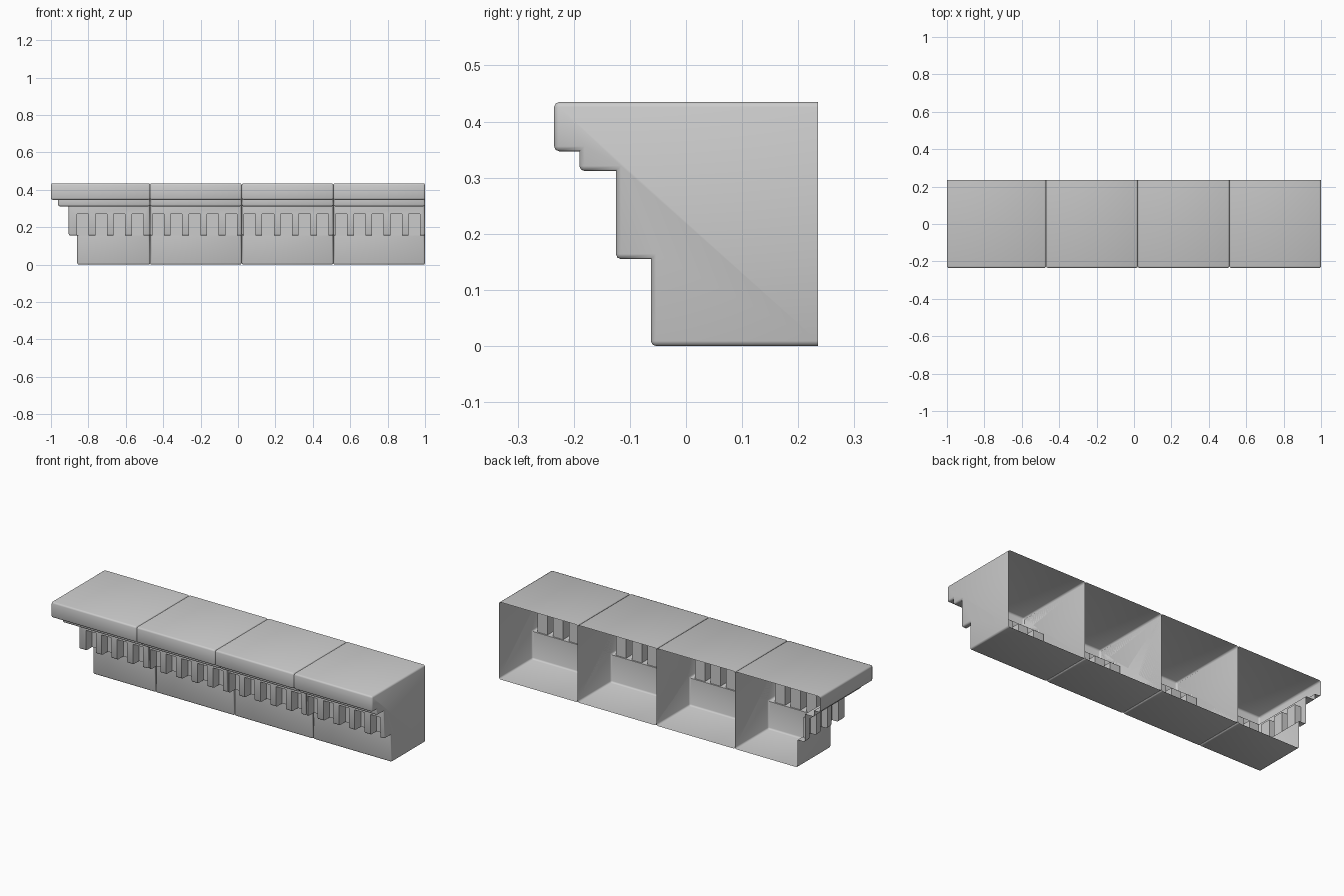
import bpy, bmesh
from mathutils import Vector

if "Cube" in bpy.data.objects:
    bpy.data.objects.remove(bpy.data.objects["Cube"])

BACK = 0.235
# profile levels: front y, left return x (corner block only), z
LEVELS = [(-0.0625, -0.86, 0.0), (-0.0625, -0.86, 0.155),
          (-0.125, -0.905, 0.155), (-0.125, -0.905, 0.312),
          (-0.19, -0.962, 0.312), (-0.19, -0.962, 0.347),
          (-0.235, -1.0, 0.347), (-0.235, -1.0, 0.435)]
JOINTS = [-1.0, -0.47, 0.02, 0.51, 1.0]


def make_object(name, bm):
    mesh = bpy.data.meshes.new(name)
    bm.to_mesh(mesh)
    bm.free()
    obj = bpy.data.objects.new(name, mesh)
    bpy.context.collection.objects.link(obj)
    return obj


def add_box(bm, lo, hi):
    lo, hi = Vector(lo), Vector(hi)
    verts = bmesh.ops.create_cube(bm, size=1)["verts"]
    for v in verts:
        v.co = (lo + hi) / 2 + v.co * (hi - lo)


def block_body(left, right, corner):
    """Closed stepped block with softened convex edges."""
    bm = bmesh.new()
    new = bm.verts.new
    fl = [new((x if corner else left, y, z)) for y, x, z in LEVELS]
    fr = [new((right, y, z)) for y, x, z in LEVELS]
    top, bot = LEVELS[-1][2], 0.0
    br = [new((right, BACK, bot)), new((right, BACK, top))]
    if corner:
        bl = [new((x, BACK, z)) for y, x, z in LEVELS]
        for k in range(len(LEVELS) - 1):
            bm.faces.new((bl[k], fl[k], fl[k + 1], bl[k + 1]))
    else:
        bl = [new((left, BACK, bot)), new((left, BACK, top))]
        bm.faces.new(fl + bl[::-1])
    for k in range(len(LEVELS) - 1):
        bm.faces.new((fl[k], fr[k], fr[k + 1], fl[k + 1]))
    bm.faces.new(fr + br[::-1])
    bm.faces.new((fl[-1], fr[-1], br[1], bl[-1]))
    bm.faces.new((fl[0], fr[0], br[0], bl[0]))
    bm.faces.new(bl + br[::-1])
    bmesh.ops.recalc_face_normals(bm, faces=bm.faces)
    edges = [e for e in bm.edges if e.is_convex and e.calc_face_angle() > 0.5
             and not all(v.co.y > BACK - 1e-4 for v in e.verts)]
    bmesh.ops.bevel(bm, geom=edges, offset=0.009, segments=2,
                    profile=0.5, affect='EDGES', clamp_overlap=True)
    bmesh.ops.recalc_face_normals(bm, faces=bm.faces)
    return bm


def dentil_gaps(left, corner):
    """Boxes that carve the gaps between dentils."""
    bm = bmesh.new()
    start, count = (-0.86, 4) if corner else (left + 0.012, 5)
    for i in range(count):
        x = start + i * 0.0975
        add_box(bm, (x, -0.2, 0.14), (x + 0.062, -0.07, 0.27))
    if corner:
        for i in range(3):
            y = -0.0625 + i * 0.0975
            add_box(bm, (-0.98, y, 0.14), (-0.867, y + 0.062, 0.27))
    return bm


for i in range(4):
    left, right, corner = JOINTS[i], JOINTS[i + 1], i == 0
    name = "corner_cornice_block" if corner else f"cornice_block_{i + 1}"
    obj = make_object(name, block_body(left, right, corner))
    cutter = make_object("dentil_gap_cutter", dentil_gaps(left, corner))

    # carve the gaps
    mod = obj.modifiers.new("gaps", 'BOOLEAN')
    mod.operation, mod.solver, mod.object = 'DIFFERENCE', 'EXACT', cutter
    dg = bpy.context.evaluated_depsgraph_get()
    bm = bmesh.new()
    bm.from_mesh(obj.evaluated_get(dg).to_mesh())
    obj.modifiers.clear()
    bpy.data.objects.remove(cutter)

    # open the hollow back
    back = [f for f in bm.faces if all(v.co.y > BACK - 1e-3 for v in f.verts)]
    bmesh.ops.delete(bm, geom=back, context='FACES')
    bm.to_mesh(obj.data)
    bm.free()

    bpy.ops.object.select_all(action='DESELECT')
    obj.select_set(True)
    bpy.context.view_layer.objects.active = obj
    bpy.ops.object.shade_smooth_by_angle(angle=0.87)
